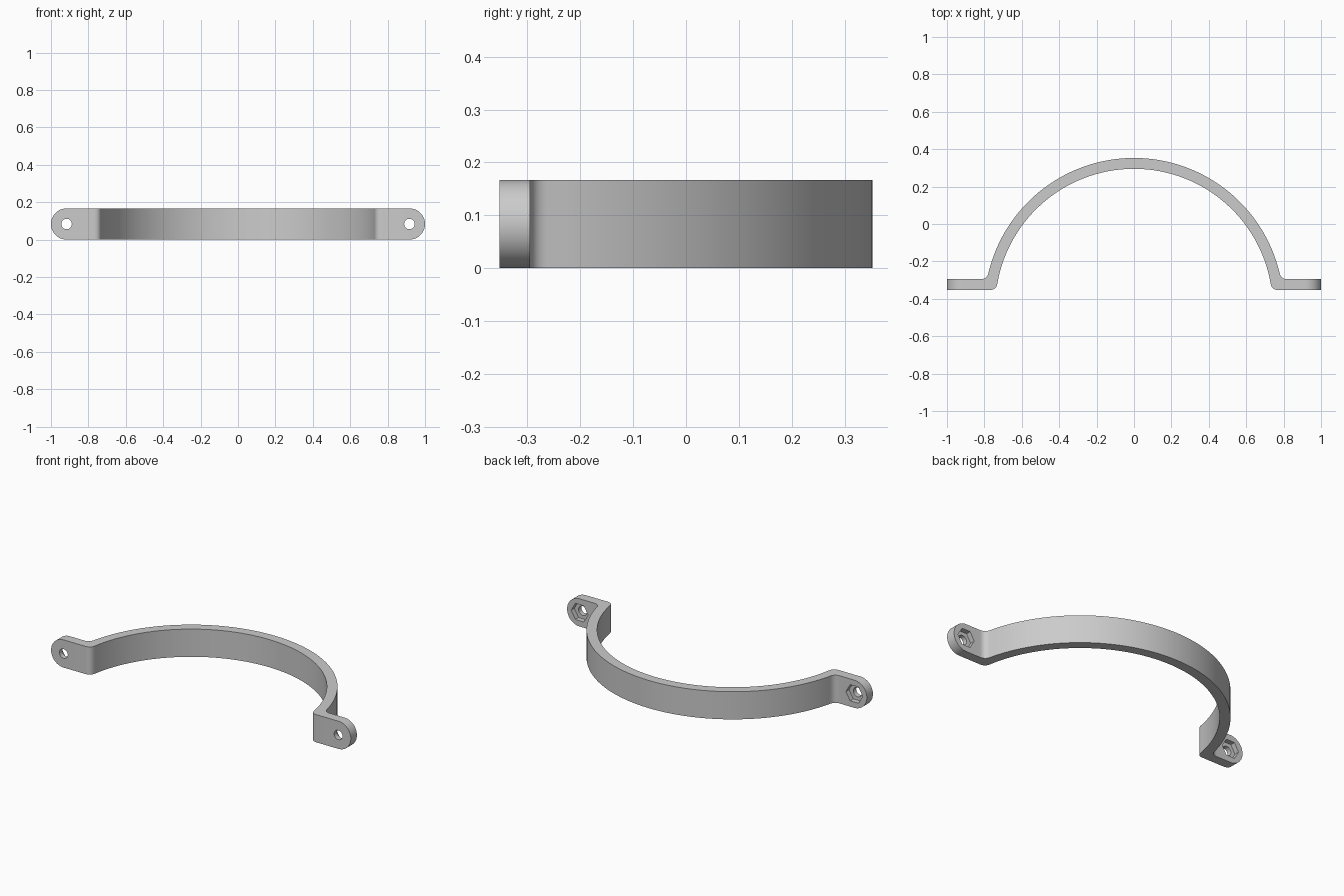
import bpy, bmesh
from math import sin, cos, asin, pi
from mathutils import Vector

cube = bpy.data.objects.get("Cube")
if cube:
    bpy.data.objects.remove(cube, do_unlink=True)

HEIGHT = 0.167
MID = HEIGHT / 2
CENTRE = -0.447               # y of the arc centre
R_OUT, R_IN = 0.8, 0.742
BACK, FRONT = -0.295, -0.353  # faces of the mounting tabs
HOLE_X = 1 - MID
STEPS = 48


def prism(name, points, offset):
    """Solid made by extruding a closed outline along an offset."""
    bm = bmesh.new()
    face = bm.faces.new([bm.verts.new(p) for p in points])
    new = bmesh.ops.extrude_face_region(bm, geom=[face])["geom"]
    bmesh.ops.translate(bm, vec=offset, verts=[v for v in new if isinstance(v, bmesh.types.BMVert)])
    bmesh.ops.recalc_face_normals(bm, faces=bm.faces)
    mesh = bpy.data.meshes.new(name)
    bm.to_mesh(mesh)
    bm.free()
    obj = bpy.data.objects.new(name, mesh)
    bpy.context.collection.objects.link(obj)
    return obj


def edge_line(radius, flat_y, fillet):
    """Arc from the crown down to a tab face, with a rounded corner."""
    end = asin((flat_y - CENTRE) / radius)
    stop = end + fillet / radius

    def on_arc(a):
        return Vector((radius * cos(a), CENTRE + radius * sin(a), 0))

    pts = [on_arc(pi / 2 + (stop - pi / 2) * i / STEPS) for i in range(STEPS + 1)]
    pts[0].x = 0
    a, b = pts[-1], on_arc(end)
    c = b + Vector((fillet, 0, 0))
    for i in range(1, 9):
        t = i / 8
        pts.append(a * (1 - t) ** 2 + b * 2 * t * (1 - t) + c * t * t)
    return pts


def ring(x, y, radius, count):
    return [(x + radius * cos(2 * pi * i / count), y, MID + radius * sin(2 * pi * i / count))
            for i in range(count)]


def boolean(target, cutter, operation):
    mod = target.modifiers.new(cutter.name, "BOOLEAN")
    mod.object, mod.operation, mod.solver = cutter, operation, "EXACT"
    bpy.context.view_layer.objects.active = target
    bpy.ops.object.modifier_apply(modifier=mod.name)
    bpy.data.objects.remove(cutter, do_unlink=True)


# Curved strap with a flat tab on each side
half = edge_line(R_OUT, BACK, 0.035)
half += [Vector((1.1, BACK, 0)), Vector((1.1, FRONT, 0))]
half += reversed(edge_line(R_IN, FRONT, 0.035))
mirrored = [Vector((-p.x, p.y, 0)) for p in reversed(half[1:-1])]
outline = [p + Vector((0, 0, -0.05)) for p in half + mirrored]
strap = prism("pipe_clamp_strap", outline, (0, 0, HEIGHT + 0.1))

# Trim to height and round the tab ends
stadium = []
for side in (1, -1):
    for i in range(33):
        a = -pi / 2 + pi * i / 32
        stadium.append((side * (HOLE_X + MID * cos(a)), -0.6, MID + side * MID * sin(a)))
boolean(strap, prism("end_trim", stadium, (0, 1.2, 0)), "INTERSECT")

# Bolt holes, with hexagonal nut pockets on the back
for side in (1, -1):
    boolean(strap, prism("bolt_hole", ring(side * HOLE_X, -0.45, 0.028, 32), (0, 0.25, 0)), "DIFFERENCE")
    boolean(strap, prism("nut_pocket", ring(side * HOLE_X, BACK - 0.03, 0.056, 6), (0, 0.1, 0)), "DIFFERENCE")

# Plain grey finish
grey = bpy.data.materials.new("plain_grey")
grey.use_nodes = True
colour = (0.6, 0.6, 0.6, 1)
grey.diffuse_color = colour
grey.node_tree.nodes["Principled BSDF"].inputs["Base Color"].default_value = colour
strap.data.materials.clear()
strap.data.materials.append(grey)

bpy.ops.object.select_all(action="DESELECT")
strap.select_set(True)
bpy.context.view_layer.objects.active = strap
bpy.ops.object.shade_smooth_by_angle(angle=pi / 6)
